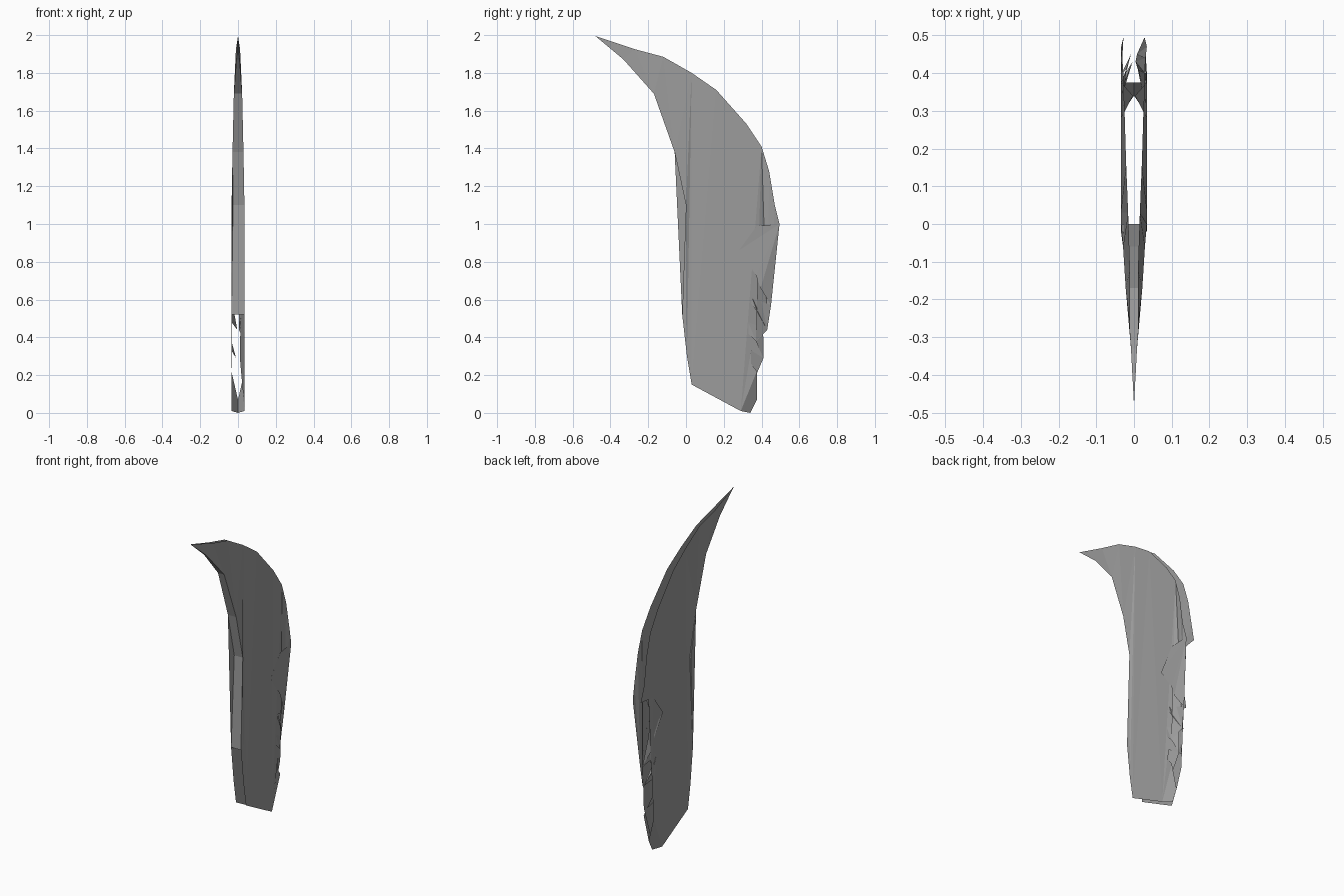
import bpy
import bmesh

# Remove only the default cube
default_cube = bpy.data.objects.get("Cube")
if default_cube:
    bpy.data.objects.remove(default_cube, do_unlink=True)

steel = bpy.data.materials.new("grey_steel")
steel.use_nodes = True
steel.diffuse_color = (0.33, 0.33, 0.33, 1)
steel.node_tree.nodes["Principled BSDF"].inputs["Base Color"].default_value = steel.diffuse_color


def half_width(height):
    """Half the blade thickness: constant along the grip, thinning to the tip."""
    steps = [(0, .035), (1.1, .034), (1.38, .029), (1.69, .022), (1.995, .004)]
    for (low, wide), (high, thin) in zip(steps, steps[1:]):
        if height <= high:
            return wide + (thin - wide) * (height - low) / (high - low)
    return 0


def point(side, corner):
    """A (y, z) corner on the side sheet, or (y, z, x) when bent inward."""
    y, z = corner[:2]
    x = corner[2] if len(corner) > 2 else half_width(z)
    return (side * x, y, z)


def build_part(name, polygons):
    mesh = bpy.data.meshes.new(name)
    bm = bmesh.new()
    for polygon in polygons:
        bm.faces.new([bm.verts.new(corner) for corner in polygon])
    bmesh.ops.triangulate(bm, faces=[f for f in bm.faces if len(f.verts) > 4],
                          ngon_method='BEAUTY')
    bmesh.ops.remove_doubles(bm, verts=bm.verts, dist=0.0005)
    bm.to_mesh(mesh)
    bm.free()
    mesh.materials.append(steel)
    part = bpy.data.objects.new(name, mesh)
    bpy.context.collection.objects.link(part)
    return part


# Shared profile corners as (y, z) with optional inward x
tip = (-.48, 1.995, 0)
tip_edge = (-.33, 1.87, .008)
tip_spine = (-.27, 1.925, .011)
front = [(-.02, .52), (0, 1.1), (-.06, 1.38), (-.17, 1.69)]
spine = [(-.12, 1.885), (.03, 1.8), (.16, 1.71), (.32, 1.53),
         (.4, 1.41), (.44, 1.28), (.47, 1.1), (.495, 1, .028)]
notch_top, notch_root, notch_low = (.375, .99), (.28, .86), (.37, .73)
teeth = [(.41, .74, .02), (.395, .66), (.45, .57, .008), (.35, .61),
         (.345, .58), (.38, .53), (.43, .44, .004), (.33, .48),
         (.33, .42), (.37, .38), (.41, .29, .01), (.345, .33), (.345, .26)]
heel_top, heel_low = (.375, .22), (.29, .01)
toe, toe_cut, toe_top = (.03, .15), (.09, .21), (.005, .3)

# Two thin side sheets; only the right one has a bite out of its lower front
for name, side, lower in (("left_side", 1, [toe, toe_top]),
                          ("right_side", -1, [toe, toe_cut, toe_top])):
    outline = (lower + front + [tip_spine] + spine
               + [notch_top, notch_root, notch_low] + teeth + [heel_top, heel_low])
    build_part(name, [[point(side, corner) for corner in outline]])

# Front strip joining the sheets, open below the grip
rungs = front + [tip_edge]
strip = [[point(-1, a), point(1, a), point(1, b), point(-1, b)]
         for a, b in zip(rungs, rungs[1:])]
strip.append([point(-1, tip_edge), point(1, tip_edge), point(1, tip)])
build_part("front_strip", strip)

# Facets mirrored across the blade
facets = {
    "tip_bevel": [(front[-1], tip_spine, tip_edge), (tip_edge, tip_spine, tip)],
    "notch_bevel": [(notch_top, notch_root, (.34, .86, .003)),
                    (notch_root, notch_low, (.34, .86, .003))],
    "heel_plate": [(heel_low, heel_top, (.375, .07, 0), (.34, 0, 0))],
}
for name, shapes in facets.items():
    build_part(name, [[point(side, corner) for corner in shape]
                      for side in (-1, 1) for shape in shapes])
